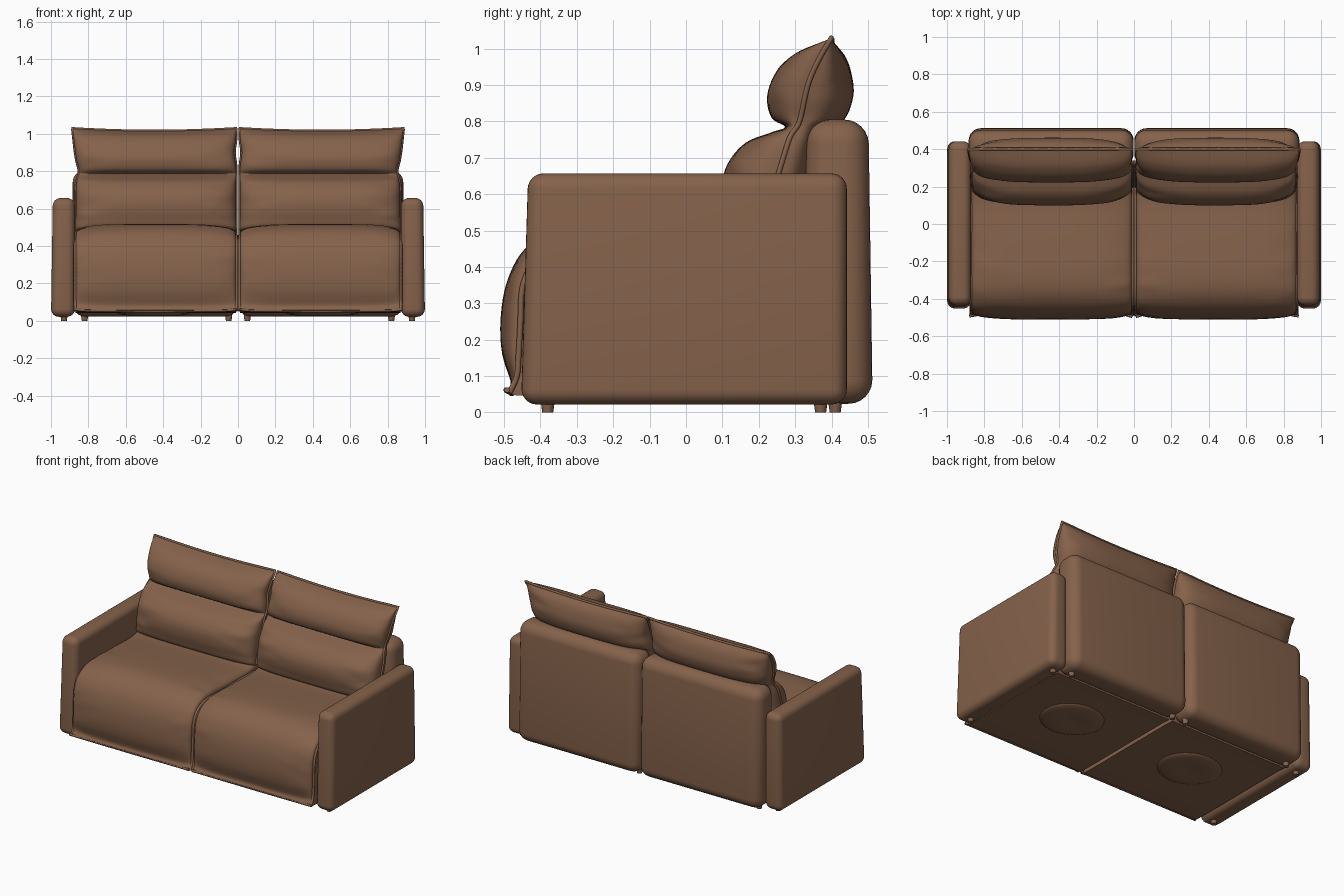
import bpy, bmesh, math
from mathutils import Vector, noise

if "Cube" in bpy.data.objects:
    bpy.data.objects.remove(bpy.data.objects["Cube"])

leather = bpy.data.materials.new("brown leather")
leather.diffuse_color = (0.235, 0.122, 0.070, 1)
leather.use_nodes = True
leather.node_tree.nodes["Principled BSDF"].inputs["Base Color"].default_value = leather.diffuse_color


def finish(ob, angle=50):
    """Material, mirrored twin on the other half, smooth shading."""
    ob.data.materials.clear()
    ob.data.materials.append(leather)
    bpy.ops.object.select_all(action='DESELECT')
    ob.select_set(True)
    bpy.context.view_layer.objects.active = ob
    bpy.ops.object.shade_smooth_by_angle(angle=math.radians(angle))
    ob.modifiers.new("twin", 'MIRROR').use_mirror_merge = False
    return ob


def from_bmesh(name, bm, angle=50):
    bmesh.ops.recalc_face_normals(bm, faces=bm.faces)
    me = bpy.data.meshes.new(name)
    bm.to_mesh(me)
    bm.free()
    ob = bpy.data.objects.new(name, me)
    bpy.context.collection.objects.link(ob)
    return finish(ob, angle)


def spline(pts, steps, closed=True):
    """Catmull-Rom resampling of points of any dimension."""
    n, out = len(pts), []
    get = (lambda i: pts[i % n]) if closed else (lambda i: pts[max(0, min(n - 1, i))])
    for i in range(n if closed else n - 1):
        p = [get(i + k) for k in (-1, 0, 1, 2)]
        for s in range(steps):
            t = s / steps
            out.append(tuple(0.5 * (2 * b + (c - a) * t + (2 * a - 5 * b + 4 * c - d) * t * t
                                    + (3 * b - a - 3 * c + d) * t ** 3) for a, b, c, d in zip(*p)))
    return out if closed else out + [pts[-1]]


def pillow(name, pairs, edges, power, cap, sag=0.0, cols=48):
    """Loft (outer y, z, seam y, z) along x; section shrinks to the seam at both ends."""
    prof, bm, rings = spline(pairs, 5), bmesh.new(), []
    for j in range(cols + 1):
        t = -math.cos(math.pi * j / cols)
        w = max(0.0, 1 - abs(t) ** power) ** (1 / power)
        ring = []
        for oy, oz, sy, sz in prof:
            wob = 1 + 0.14 * abs(t) ** 3 * noise.noise(Vector((t * 3, oy * 18, oz * 18)))
            y, z = sy + (oy - sy) * w * wob, sz + (oz - sz) * w * wob
            x0, x1 = edges(z)
            if z > 0.95:
                z -= sag * (1 - t * t) * (z - 0.95) / 0.08
            ring.append(bm.verts.new((x0 + (x1 - x0) * (t + 1) / 2, y, max(z, 0.042))))
        rings.append(ring)
    n = len(prof)
    for a, b in zip(rings, rings[1:]):
        for i in range(n):
            bm.faces.new((a[i], a[(i + 1) % n], b[(i + 1) % n], b[i]))
    if cap:
        bm.faces.new(rings[0])
        bm.faces.new(rings[-1])
    else:
        bmesh.ops.remove_doubles(bm, verts=bm.verts, dist=1e-5)
    return from_bmesh(name, bm)


def piping(name, pts, r):
    cu = bpy.data.curves.new(name, 'CURVE')
    cu.dimensions, cu.bevel_depth, cu.bevel_resolution, cu.use_fill_caps = '3D', r, 1, True
    sp = cu.splines.new('POLY')
    sp.points.add(len(pts) - 1)
    for p, co in zip(sp.points, pts):
        p.co = (*co, 1)
    ob = bpy.data.objects.new(name, cu)
    bpy.context.collection.objects.link(ob)
    bpy.ops.object.select_all(action='DESELECT')
    ob.select_set(True)
    bpy.context.view_layer.objects.active = ob
    bpy.ops.object.convert(target='MESH')
    finish(bpy.context.view_layer.objects.active, 80)


def soft_box(name, lo, hi, r, shape=None):
    bm = bmesh.new()
    bmesh.ops.create_cube(bm, size=1)
    for v in bm.verts:
        v.co = [l + (h - l) * (c + 0.5) for l, h, c in zip(lo, hi, v.co)]
    bmesh.ops.bevel(bm, geom=bm.edges[:], offset=r, segments=6, profile=0.5, affect='EDGES')
    if shape:
        for v in bm.verts:
            shape(v.co)
    return from_bmesh(name, bm, 40)


# Arms, leaning back slightly at the top front
def lean(co):
    if co.y < 0:
        co.y += 0.018 * max(0, co.z - 0.1) / 0.55
    if co.x > 0.93:
        co.x -= 0.010 * co.z / 0.66


soft_box("arm", (0.872, -0.452, 0.022), (1.0, 0.442, 0.657), 0.042, lean)


# Back panels, slightly crowned at the rear and rounded at the top
def crown(co):
    if co.y > 0.42:
        co.y -= 0.012 * max(0, co.z - 0.5) / 0.3


soft_box("back_panel", (0.002, 0.33, 0.024), (0.884, 0.512, 0.805), 0.065, crown)

# Seat cushions, wrapping over the front
seat = [(0.34, 0.05, 0.34, 0.05), (0.34, 0.49, 0.34, 0.44), (0.10, 0.50, 0.10, 0.45),
        (-0.15, 0.515, -0.15, 0.45), (-0.30, 0.515, -0.29, 0.455), (-0.39, 0.49, -0.36, 0.445),
        (-0.455, 0.435, -0.42, 0.41), (-0.495, 0.35, -0.45, 0.34), (-0.51, 0.25, -0.455, 0.25),
        (-0.505, 0.16, -0.46, 0.16), (-0.482, 0.085, -0.465, 0.10), (-0.485, 0.055, -0.485, 0.055),
        (-0.40, 0.045, -0.40, 0.045), (0.0, 0.045, 0.0, 0.045), (0.28, 0.045, 0.28, 0.045)]
pillow("seat_cushion", seat, lambda z: (0.012, 0.868), 3.4, True)
side = spline([p[2:] for p in seat[1:12]], 4, False)
for x, tag in ((0.008, "inner"), (0.87, "outer")):
    piping("seat_piping_" + tag, [(x, y, z) for y, z in side], 0.009)
piping("seat_hem", [(0.01, -0.495, 0.062), (0.05, -0.483, 0.056), (0.45, -0.478, 0.052),
                    (0.83, -0.483, 0.056), (0.88, -0.492, 0.062)], 0.008)

# Back cushions: lumbar and head roll in one piece
seam = [(0.20, 0.49), (0.255, 0.66), (0.285, 0.755), (0.312, 0.80), (0.335, 0.90), (0.365, 0.97), (0.40, 1.03)]


def seam_y(z):
    for (y0, z0), (y1, z1) in zip(seam, seam[1:]):
        if z <= z1:
            return y0 + (y1 - y0) * (z - z0) / (z1 - z0)
    return seam[-1][0]


def cushion_edges(z):
    pinch = math.exp(-((z - 0.80) / 0.05) ** 2)
    flare = max(0, z - 0.88) / 0.15
    bare = math.exp(-((z - 0.90) / 0.05) ** 2)
    return 0.010 + 0.010 * bare, 0.868 - 0.018 * pinch + 0.017 * flare


outline = [(0.15, 0.49), (0.11, 0.55), (0.10, 0.63), (0.118, 0.69), (0.165, 0.742), (0.235, 0.77),
           (0.272, 0.785), (0.235, 0.81), (0.223, 0.87), (0.25, 0.94), (0.31, 1.0), (0.398, 1.03),
           (0.402, 1.03), (0.435, 0.99), (0.455, 0.93), (0.46, 0.87), (0.435, 0.805), (0.38, 0.77),
           (0.36, 0.65), (0.34, 0.49)]
pillow("back_cushion", [(y, z, seam_y(z), z) for y, z in outline], cushion_edges, 3.2, False, 0.014)
path = spline(seam, 5, False)
inner = [(cushion_edges(z)[0], y, z) for y, z in path]
outer = [(cushion_edges(z)[1], y, z) for y, z in path]
top = [(0.012 + 0.874 * k / 12, 0.40, 1.029 - 0.014 * (1 - (k / 6 - 1) ** 2)) for k in range(1, 12)]
piping("back_cushion_piping", inner + top + outer[::-1], 0.008)

# Sagging round puff with a sunken middle under each seat
bm = bmesh.new()
bmesh.ops.create_uvsphere(bm, u_segments=32, v_segments=16, radius=1)
for v in bm.verts:
    r = math.hypot(v.co.x, v.co.y)
    dent = 0.4 + 0.6 * min(1, r / 0.7)
    v.co = (0.45 + v.co.x * 0.20, -0.03 + v.co.y * 0.18, 0.048 + v.co.z * 0.026 * dent)
from_bmesh("underside_puff", bm)

# Feet
bm = bmesh.new()
for x, y in ((0.93, -0.38), (0.93, 0.37), (0.82, 0.41), (0.05, 0.41)):
    made = bmesh.ops.create_cone(bm, cap_ends=True, segments=16, radius1=0.015, radius2=0.022, depth=0.05)
    bmesh.ops.translate(bm, verts=made["verts"], vec=(x, y, 0.025))
from_bmesh("feet", bm, 40)
